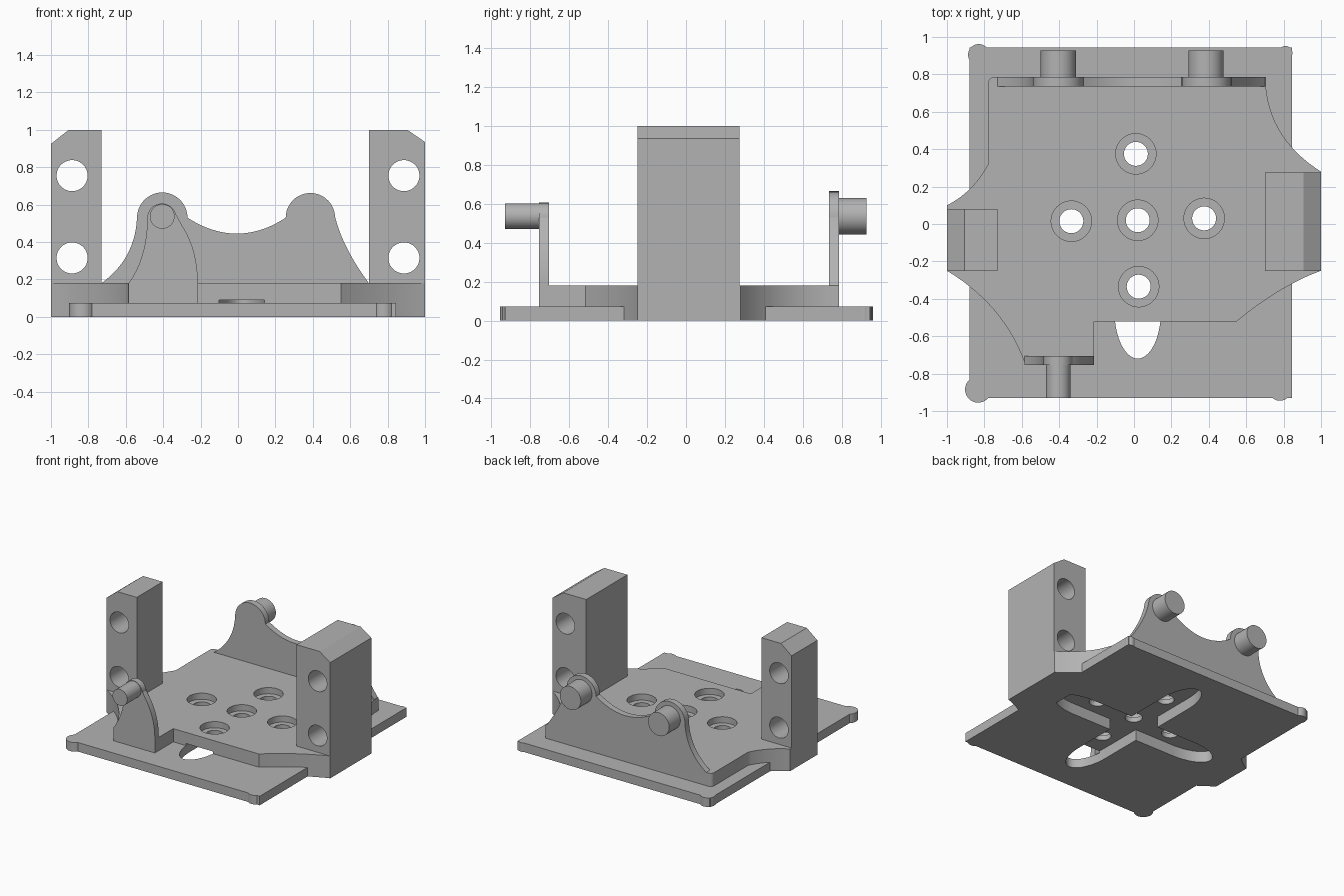
import bpy, bmesh
from math import sin, cos, pi, radians

cube = bpy.data.objects.get("Cube")
if cube:
    bpy.data.objects.remove(cube, do_unlink=True)

grey = bpy.data.materials.new("plain grey")
grey.use_nodes = True
colour = (0.45, 0.45, 0.45, 1)
grey.diffuse_color = colour
grey.node_tree.nodes["Principled BSDF"].inputs["Base Color"].default_value = colour


def arc(cx, cy, r, start=0, end=360, n=48, ry=None):
    """Points along a circular or elliptical arc, in degrees."""
    ry = ry or r
    return [(cx + r * cos(radians(start + (end - start) * i / n)),
             cy + ry * sin(radians(start + (end - start) * i / n))) for i in range(n + 1)]


def disc(cx, cy, r):
    return arc(cx, cy, r)[:-1]


def curve(a, c, b, n=14):
    """Quadratic curve from a to b pulled towards c."""
    return [tuple((1 - t) ** 2 * p + 2 * t * (1 - t) * q + t * t * s for p, q, s in zip(a, c, b))
            for t in (i / n for i in range(n + 1))]


def box(x0, x1, y0, y1):
    return [(x0, y0), (x1, y0), (x1, y1), (x0, y1)]


def prism(name, outline, low, high, axis="z"):
    """Extrude an outline along z, or an x-z outline along y."""
    place = (lambda u, v, w: (u, v, w)) if axis == "z" else (lambda u, v, w: (u, w, v))
    bm = bmesh.new()
    bottom = [bm.verts.new(place(u, v, low)) for u, v in outline]
    top = [bm.verts.new(place(u, v, high)) for u, v in outline]
    bmesh.ops.remove_doubles(bm, verts=bm.verts, dist=0.00001)
    bottom = [v for v in bottom if v.is_valid]
    top = [v for v in top if v.is_valid]
    bm.faces.new(bottom)
    bm.faces.new(top)
    for i in range(len(bottom)):
        bm.faces.new((bottom[i - 1], bottom[i], top[i], top[i - 1]))
    bmesh.ops.recalc_face_normals(bm, faces=bm.faces)
    mesh = bpy.data.meshes.new(name)
    bm.to_mesh(mesh)
    bm.free()
    mesh.materials.append(grey)
    obj = bpy.data.objects.new(name, mesh)
    bpy.context.collection.objects.link(obj)
    return obj


def select(obj):
    bpy.ops.object.select_all(action="DESELECT")
    obj.select_set(True)
    bpy.context.view_layer.objects.active = obj


def cut(obj, *prism_args):
    """Cut a prism out of an object."""
    cutter = prism("cutter", *prism_args)
    cutter.hide_render = True
    mod = obj.modifiers.new("cut", "BOOLEAN")
    mod.operation, mod.solver, mod.object = "DIFFERENCE", "EXACT", cutter
    select(obj)
    bpy.ops.object.modifier_apply(modifier=mod.name)
    bpy.data.objects.remove(cutter, do_unlink=True)


PLATE, DECK, POCKET = 0.073, 0.18, 0.09

# Thin base plate with rounded corner pads
base = prism("base_plate", box(-0.88, 0.845, -0.93, 0.945), 0, PLATE)
for side, x, y, r in (("back_right", -0.83, 0.905, 0.057), ("front_right", -0.833, -0.885, 0.07),
                      ("front_left", 0.78, -0.885, 0.06), ("back_left", 0.81, 0.915, 0.037)):
    prism("corner_pad_" + side, disc(x, y, r), 0, PLATE)

# Thick deck with scooped sides and a front tab
deck_outline = (
    [(0.705, 0.785)]
    + arc(-0.75, 0.755, 0.03, 90, 180, 6)
    + curve((-0.78, 0.32), (-0.86, 0.17), (-1, 0.1))
    + curve((-1, -0.25), (-0.70, -0.43), (-0.585, -0.74))
    + [(-0.585, -0.755), (-0.215, -0.755), (-0.215, -0.52)]
    + curve((0.55, -0.52), (0.78, -0.33), (1, -0.25))
    + curve((1, 0.28), (0.73, 0.45), (0.705, 0.735)))
deck = prism("deck", deck_outline, 0, DECK)

# Cross-shaped pocket in the underside, open through the plate in front of the deck
w, straight, tip, c = 0.125, 0.48, 0.26, 0.02
cross = []
for turn in range(4):
    arm = [(w, -w)] + [(straight + u, v) for u, v in arc(0, 0, tip, -90, 90, 20, w)]
    for _ in range(turn):
        arm = [(-v, u) for u, v in arm]
    cross += [(u + c, v + c) for u, v in arm]
for part in (base, deck):
    cut(part, cross, -0.1, POCKET)

# Counterbored screw holes
for x, y in ((0.01, 0.375), (-0.335, 0.015), (0.02, 0.02), (0.375, 0.03), (0.025, -0.335)):
    cut(deck, disc(x, y, 0.064), -0.1, 0.3)
    cut(deck, disc(x, y, 0.108), 0.13, 0.3)

# Side posts with a chamfered outer top edge and two cross holes
for name, sign, inner, shoulder, back in (("right_post", -1, 0.73, 0.925, 0.08),
                                          ("left_post", 1, 0.70, 0.935, 0.275)):
    outline = [(inner, 0), (1, 0), (1, shoulder), (0.905, 1), (inner, 1)]
    post = prism(name, [(sign * x, z) for x, z in outline], -0.25, back, "y")
    for z in (0.315, 0.755):
        cut(post, disc(sign * 0.887, z, 0.083), -0.5, 0.5, "y")

# Back wall with two round ears and a sagging middle
wall = (
    [(-0.73, 0.1)]
    + curve((-0.73, 0.18), (-0.55, 0.31), (-0.54, 0.53))
    + arc(-0.405, 0.53, 0.135, 180, 0, 24)
    + curve((-0.27, 0.53), (-0.005, 0.36), (0.255, 0.53), 20)
    + arc(0.387, 0.53, 0.132, 180, 0, 24)
    + curve((0.52, 0.53), (0.565, 0.36), (0.70, 0.18))
    + [(0.70, 0.1)])
prism("back_wall", wall, 0.735, 0.785, "y")

# Front lug
lug = (
    [(-0.585, 0.1)]
    + curve((-0.585, 0.18), (-0.485, 0.32), (-0.485, 0.53))
    + arc(-0.407, 0.528, 0.078, 180, 0, 24)
    + curve((-0.33, 0.53), (-0.215, 0.39), (-0.215, 0.18))
    + [(-0.215, 0.1)])
prism("front_lug", lug, -0.755, -0.705, "y")

# Pivot pins
prism("front_pin", disc(-0.405, 0.537, 0.066), -0.93, -0.72, "y")
prism("back_right_pin", disc(-0.405, 0.537, 0.094), 0.75, 0.928, "y")
prism("back_left_pin", disc(0.385, 0.537, 0.094), 0.75, 0.928, "y")

# Smooth round walls, keep edges sharp
for obj in [o for o in bpy.context.collection.objects if o.type == "MESH" and grey.name in o.data.materials]:
    select(obj)
    bpy.ops.object.shade_smooth_by_angle(angle=radians(30))
